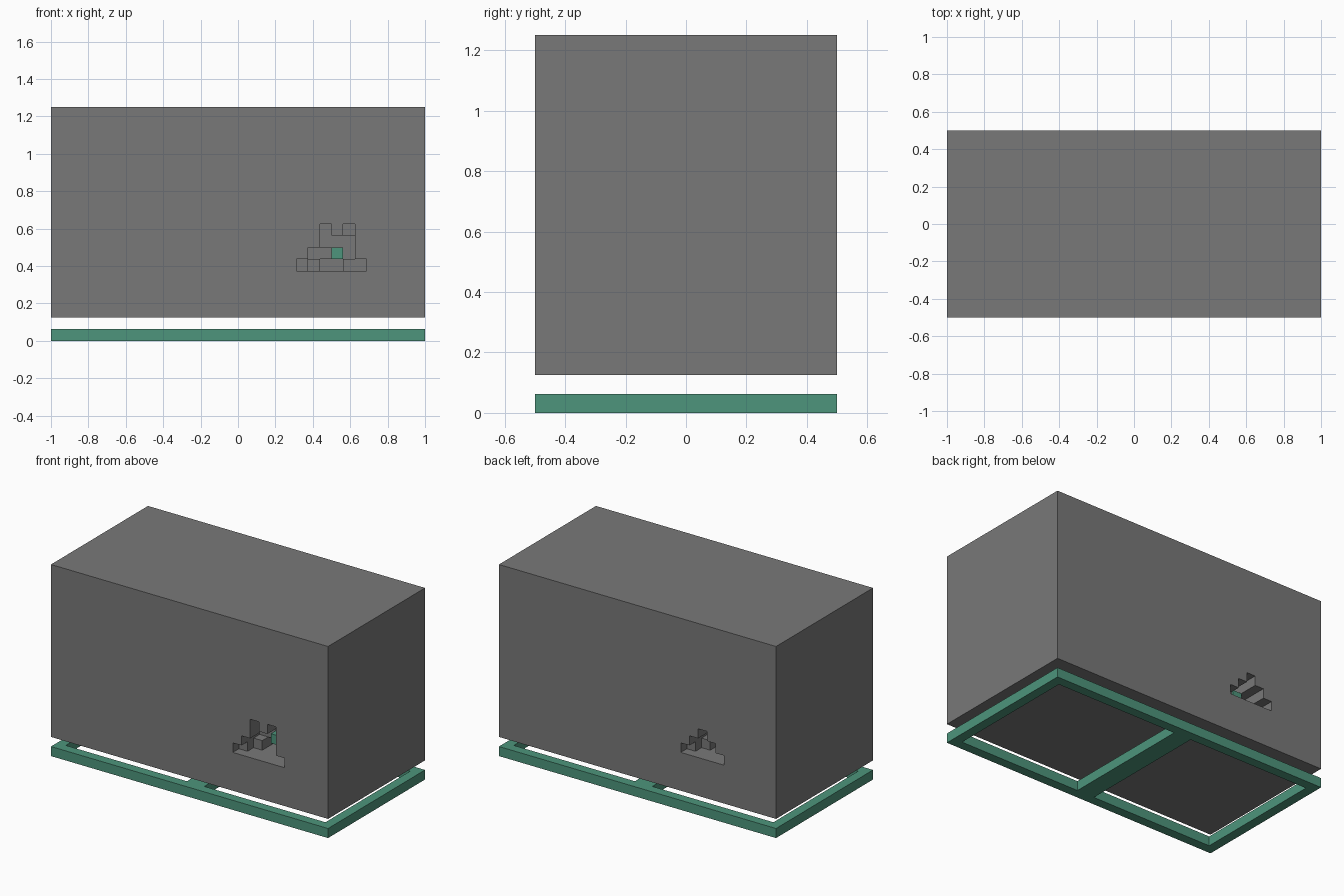
import bpy

U = 1 / 16  # one block unit

if "Cube" in bpy.data.objects:
    bpy.data.objects.remove(bpy.data.objects["Cube"])


def material(name, rgb):
    m = bpy.data.materials.new(name)
    m.use_nodes = True
    m.diffuse_color = (*rgb, 1)
    m.node_tree.nodes["Principled BSDF"].inputs["Base Color"].default_value = (*rgb, 1)
    return m


grey = material("stone_grey", (0.19, 0.19, 0.19))
green = material("sea_green", (0.075, 0.3, 0.2))


def box(name, low, high, mat):
    """Box between two corners given in block units."""
    bpy.ops.mesh.primitive_cube_add(size=1)
    ob = bpy.context.object
    ob.name = name
    for v in ob.data.vertices:
        v.co = [(h if c > 0 else l) * U for c, l, h in zip(v.co, low, high)]
    ob.data.materials.append(mat)
    return ob


def side_box(name, x0, x1, z0, z1, near, far, side, mat):
    """Box placed by depth behind the front (side 1) or back (side -1) wall."""
    xs = sorted((x0 * side, x1 * side))
    ys = sorted(((near - 8) * side, (far - 8) * side))
    return box(name, (xs[0], ys[0], z0), (xs[1], ys[1], z1), mat)


# Body
body = box("body", (-16, -8, 2), (16, 8, 20), grey)

# Stepped recesses: x range, z range, depth
front_steps = [(5, 6, 6, 7, 1), (6, 7, 6, 7, 2), (7, 9, 6, 7, 4), (9, 11, 6, 7, 3),
               (6, 9, 7, 8, 3), (9, 10, 7, 9, 4), (7, 9, 8, 9, 4),
               (7, 8, 9, 10, 4), (9, 10, 9, 10, 3)]
back_steps = [(5, 6, 6, 7, 1), (6, 7, 6, 7, 2), (7, 10, 6, 7, 3),
              (6, 9, 7, 8, 3), (7, 8, 8, 9, 3)]

cutters = []
for side, steps in ((1, front_steps), (-1, back_steps)):
    for x0, x1, z0, z1, depth in steps:
        cutter = side_box("recess_cutter", x0, x1, z0, z1, -1, depth, side, grey)
        cutter.hide_render = True
        cutters.append(cutter)
        mod = body.modifiers.new("recess", "BOOLEAN")
        mod.operation = "DIFFERENCE"
        mod.solver = "EXACT"
        mod.object = cutter

# Bake the cuts and drop the cutters
graph = bpy.context.evaluated_depsgraph_get()
carved = bpy.data.meshes.new_from_object(body.evaluated_get(graph))
body.modifiers.clear()
body.data = carved
for cutter in cutters:
    bpy.data.objects.remove(cutter)

# Green blocks inside the recesses
side_box("front_inner_block", 8, 9, 7, 8, 2, 3, 1, green)
side_box("back_inner_block", 7, 8, 7, 8, 2, 3, -1, green)

# Base frame: two long rails, two end rails and a wide middle rail
for label, s in (("front", -1), ("back", 1)):
    y = sorted((7 * s, 8 * s))
    box(label + "_rail", (-16, y[0], 0), (16, y[1], 1), green)
for label, s in (("right", -1), ("left", 1)):
    x = sorted((15 * s, 16 * s))
    box(label + "_end_rail", (x[0], -7, 0), (x[1], 7, 1), green)
box("middle_rail", (-1, -7, 0), (1, 7, 1), green)
